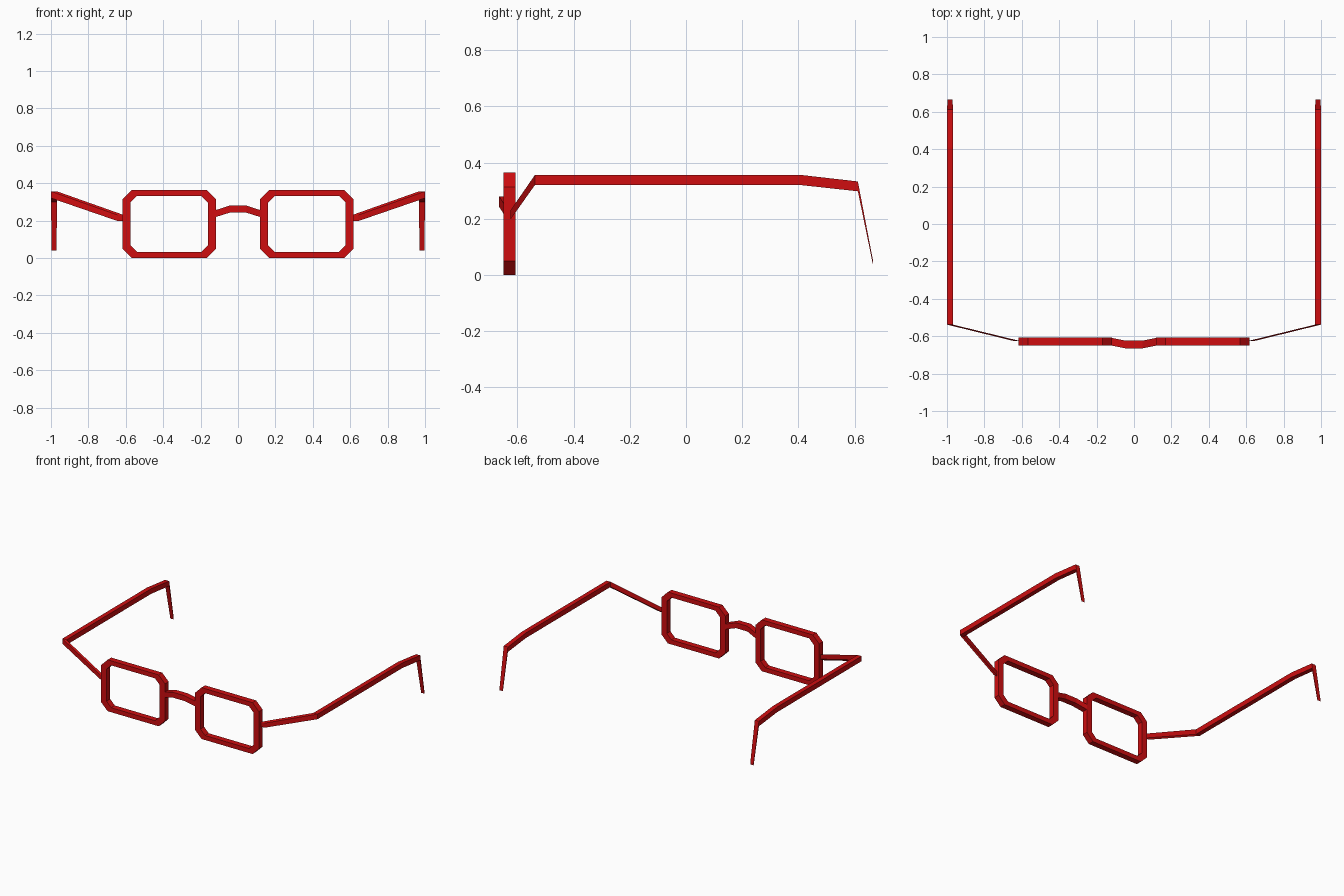
import bpy
import bmesh

cube = bpy.data.objects.get("Cube")
if cube:
    bpy.data.objects.remove(cube, do_unlink=True)

RED = (0.62, 0.004, 0.005, 1)
red = bpy.data.materials.new("red_plastic")
red.use_nodes = True
red.diffuse_color = RED
red.node_tree.nodes["Principled BSDF"].inputs["Base Color"].default_value = RED


def loft(name, sections, closed=False):
    """Join a row of four-cornered sections into one flat-shaded solid."""
    bm = bmesh.new()
    rings = [[bm.verts.new(p) for p in s] for s in sections]
    pairs = list(zip(rings, rings[1:]))
    if closed:
        pairs.append((rings[-1], rings[0]))
    else:
        bm.faces.new(rings[0])
        bm.faces.new(rings[-1])
    for a, b in pairs:
        for i in range(4):
            j = (i + 1) % 4
            bm.faces.new((a[i], a[j], b[j], b[i]))
    bmesh.ops.recalc_face_normals(bm, faces=bm.faces)
    mesh = bpy.data.meshes.new(name)
    bm.to_mesh(mesh)
    bm.free()
    mesh.materials.append(red)
    obj = bpy.data.objects.new(name, mesh)
    bpy.context.collection.objects.link(obj)
    return obj


def octagon(cx, cz, w, h, cut):
    """Rectangle outline with cut corners, as (x, z) points."""
    pts = []
    for sx, sz in ((1, 1), (-1, 1), (-1, -1), (1, -1)):
        a = (cx + sx * w, cz + sz * (h - cut))
        b = (cx + sx * (w - cut), cz + sz * h)
        pts += [a, b] if sx * sz > 0 else [b, a]
    return pts


FRONT, BACK = -0.649, -0.608

for side, s in (("left", 1), ("right", -1)):
    # Lens rim with cut corners
    outer = octagon(s * 0.368, 0.182, 0.25, 0.182, 0.05)
    inner = octagon(s * 0.368, 0.182, 0.208, 0.15, 0.036)
    loft(side + "_rim",
         [[(ox, FRONT, oz), (ox, BACK, oz), (ix, BACK, iz), (ix, FRONT, iz)]
          for (ox, oz), (ix, iz) in zip(outer, inner)], closed=True)

    # Temple arm: inner x, outer x, y, bottom z, top z at each bend
    bends = [(0.612, 0.645, -0.625, 0.198, 0.230),
             (0.968, 1.0, -0.538, 0.320, 0.356),
             (0.968, 1.0, 0.41, 0.320, 0.356),
             (0.968, 1.0, 0.612, 0.298, 0.333),
             (0.970, 0.996, 0.665, 0.040, 0.056)]
    loft(side + "_temple",
         [[(s * a, y, lo), (s * b, y, lo), (s * b, y, hi), (s * a, y, hi)]
          for a, b, y, lo, hi in bends])

# Arched nose bridge: x, front y, bottom z, top z
arch = [(-0.125, FRONT, 0.217, 0.254), (-0.045, -0.665, 0.242, 0.280),
        (0.045, -0.665, 0.242, 0.280), (0.125, FRONT, 0.217, 0.254)]
loft("nose_bridge",
     [[(x, y, lo), (x, y + 0.041, lo), (x, y + 0.041, hi), (x, y, hi)]
      for x, y, lo, hi in arch])
